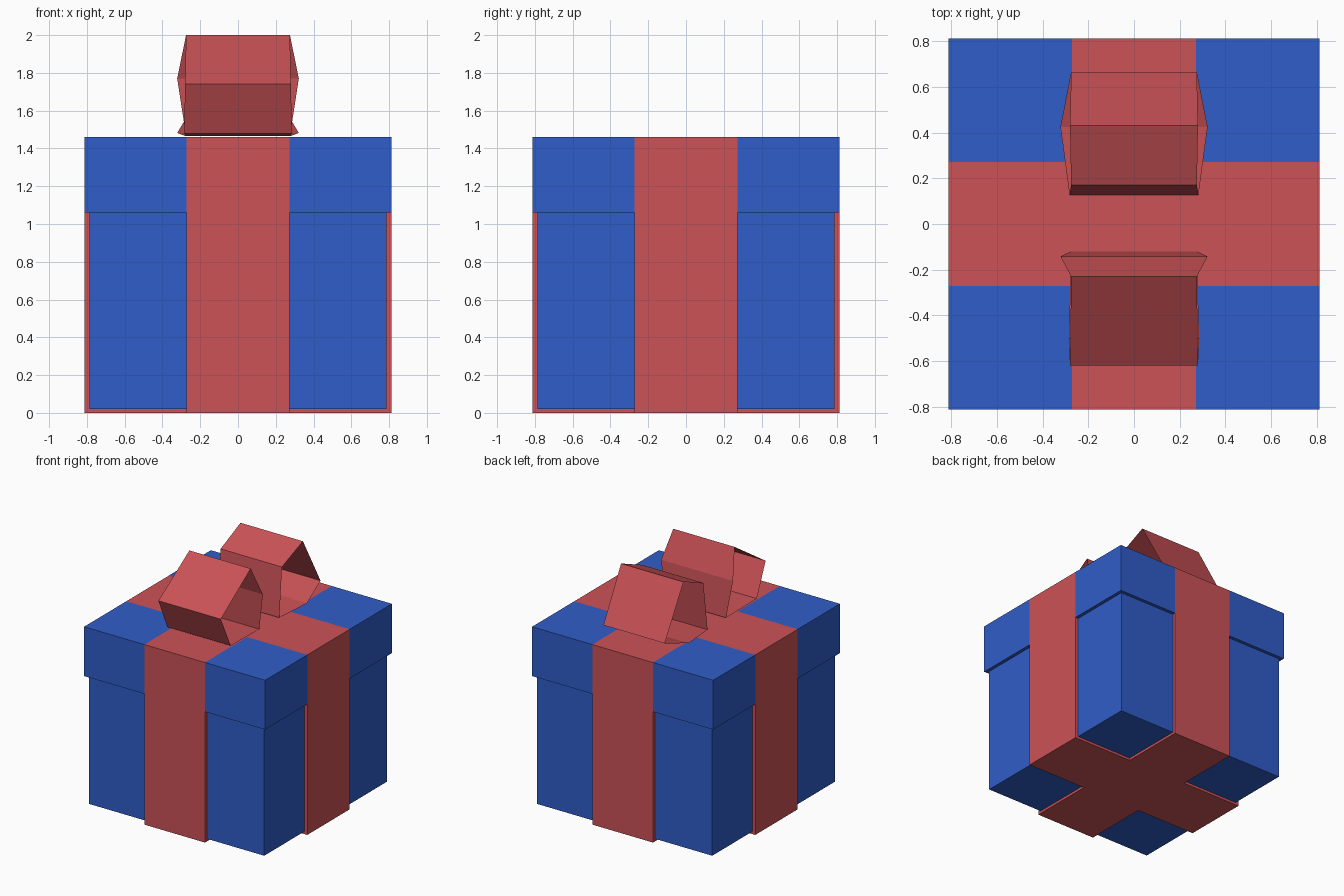
import bpy, bmesh
from mathutils import Vector

if "Cube" in bpy.data.objects:
    bpy.data.objects.remove(bpy.data.objects["Cube"])


def material(name, rgb):
    m = bpy.data.materials.new(name)
    m.diffuse_color = (*rgb, 1)
    m.use_nodes = True
    m.node_tree.nodes["Principled BSDF"].inputs["Base Color"].default_value = m.diffuse_color
    return m


BLUE = material("blue_paper", (0.03, 0.11, 0.58))
RED = material("red_ribbon", (0.60, 0.085, 0.095))

BODY, LID, STRAP = 0.785, 0.812, 0.272   # half widths
BASE, SEAM, TOP = 0.02, 1.06, 1.46       # heights


def finish(name, bm, *mats):
    me = bpy.data.meshes.new(name)
    bm.to_mesh(me)
    bm.free()
    for m in mats:
        me.materials.append(m)
    ob = bpy.data.objects.new(name, me)
    bpy.context.collection.objects.link(ob)
    return ob


def box(half, z0, z1):
    bm = bmesh.new()
    bmesh.ops.create_cube(bm, size=1)
    for v in bm.verts:
        v.co = Vector((v.co.x * 2 * half, v.co.y * 2 * half,
                       z0 if v.co.z < 0 else z1))
    return bm


# Box body
finish("box_body", box(BODY, BASE, SEAM), BLUE)

# Lid, cut into a grid so the ribbon cross lies flush in its surface
bm = box(LID, SEAM, TOP)
for axis in ((1, 0, 0), (0, 1, 0)):
    for s in (-STRAP, STRAP):
        bmesh.ops.bisect_plane(bm, geom=bm.verts[:] + bm.edges[:] + bm.faces[:],
                               plane_co=Vector(axis) * s, plane_no=axis)
for f in bm.faces:
    c = f.calc_center_median()
    if c.z > SEAM + 0.01 and min(abs(c.x), abs(c.y)) < STRAP - 0.01:
        f.material_index = 1
finish("lid", bm, BLUE, RED)


# Ribbon straps: U-shaped section wrapping under the body
def strap(name, swap):
    prof = [(-LID, SEAM), (-LID, 0), (LID, 0), (LID, SEAM),
            (BODY, SEAM), (BODY, BASE), (-BODY, BASE), (-BODY, SEAM)]
    bm = bmesh.new()
    f = bm.faces.new([bm.verts.new((-STRAP, y, z)) for y, z in prof])
    ext = bmesh.ops.extrude_face_region(bm, geom=[f])["geom"]
    bmesh.ops.translate(bm, vec=(2 * STRAP, 0, 0),
                        verts=[g for g in ext if isinstance(g, bmesh.types.BMVert)])
    if swap:
        for v in bm.verts:
            v.co.x, v.co.y = v.co.y, v.co.x
    bmesh.ops.recalc_face_normals(bm, faces=bm.faces)
    finish(name, bm, RED)


strap("front_back_strap", False)
strap("side_strap", True)


# Bow loops: open-ended five-sided tubes, rows are (y, z, half width)
def bow_loop(name, prof):
    bm = bmesh.new()
    rows = [(bm.verts.new((-w, y, z)), bm.verts.new((w, y, z))) for y, z, w in prof]
    for a, b in zip(rows, rows[1:] + rows[:1]):
        bm.faces.new((a[0], a[1], b[1], b[0]))
    # make every face point away from the tube's middle
    mid = sum((v.co for v in bm.verts), Vector()) / len(bm.verts)
    for f in bm.faces:
        f.normal_update()
        if f.normal.dot(f.calc_center_median() - mid) < 0:
            f.normal_flip()
    finish(name, bm, RED)


bow_loop("front_bow_loop", [(-0.23, 2.0, 0.275), (-0.62, 1.74, 0.28),
                            (-0.50, 1.48, 0.285), (-0.12, 1.467, 0.275),
                            (-0.142, 1.77, 0.322)])
bow_loop("back_bow_loop", [(0.432, 1.97, 0.28), (0.17, 1.86, 0.275),
                           (0.127, 1.467, 0.282), (0.425, 1.482, 0.322),
                           (0.665, 1.56, 0.275)])
